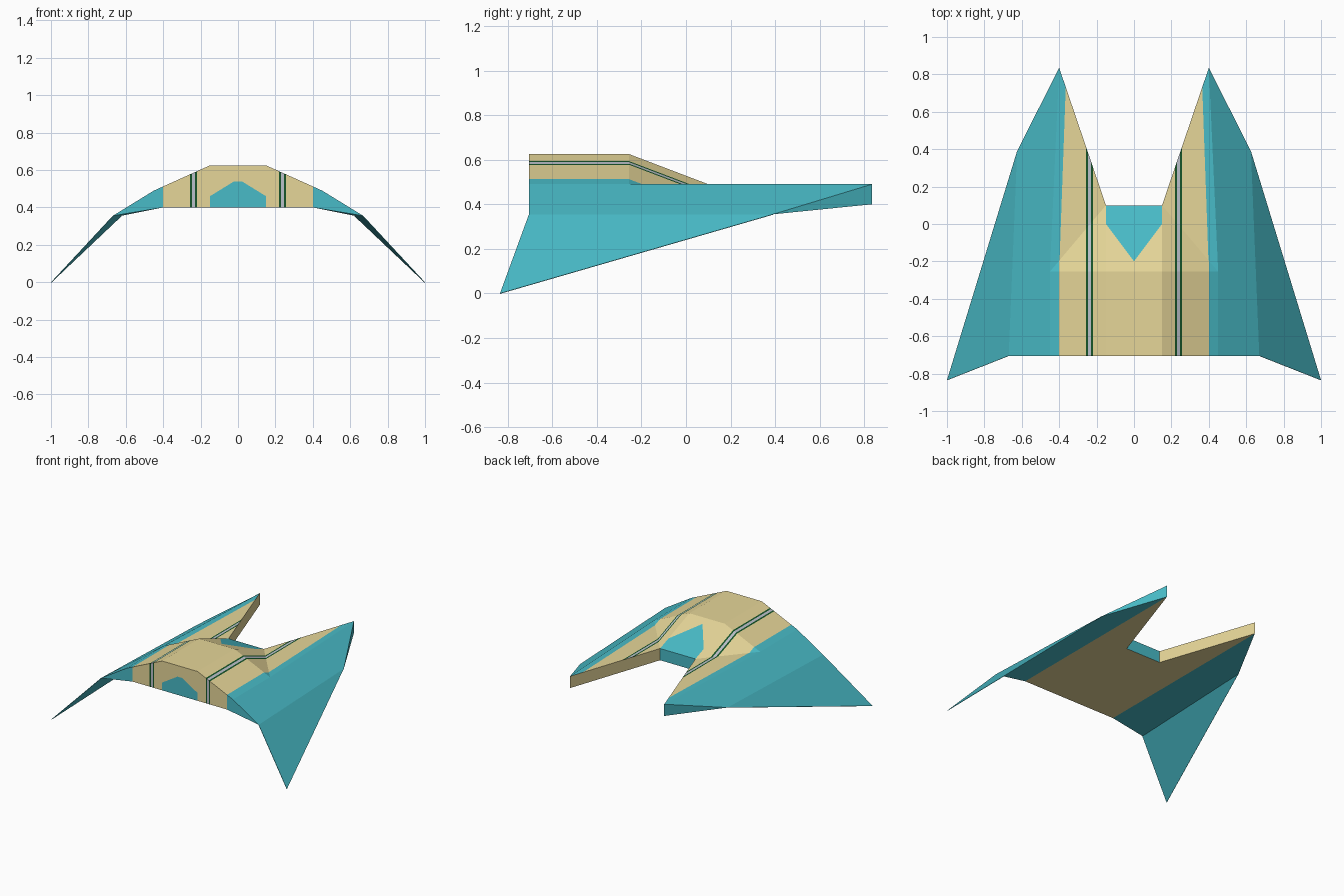
import bpy, bmesh
from mathutils import Vector

if "Cube" in bpy.data.objects:
    bpy.data.objects.remove(bpy.data.objects["Cube"])


def material(name, rgb):
    m = bpy.data.materials.new(name)
    m.diffuse_color = (*rgb, 1)
    m.use_nodes = True
    m.node_tree.nodes["Principled BSDF"].inputs["Base Color"].default_value = m.diffuse_color
    return m


MATS = [material("tan_panel", (0.79, 0.672, 0.315)),
        material("teal_trim", (0.066, 0.495, 0.57)),
        material("dark_green_stripe", (0.008, 0.09, 0.022)),
        material("pale_grey_stripe", (0.50, 0.53, 0.60))]
TAN, TEAL, GREEN, GREY = 0, 1, 2, 3
INSIDE = Vector((0.25, -0.3, 0.45))

# key points of the right half
roof_b, roof_f = (0.15, -0.705, 0.625), (0.15, -0.255, 0.625)
mid_b, mid_f = (0.45, -0.705, 0.49), (0.45, -0.255, 0.49)
nose, nose_lo = (0.15, 0.10, 0.49), (0.15, 0.10, 0.40)
prong, prong_lo = (0.40, 0.835, 0.49), (0.40, 0.835, 0.40)
root_f, root_b = (0.625, 0.39, 0.355), (0.67, -0.705, 0.355)
keel = (0.40, -0.705, 0.40)
tip = (1.0, -0.835, 0.0)


def on_axis(p):
    return (0, p[1], p[2])


def make_object(name, bm):
    me = bpy.data.meshes.new(name)
    bm.to_mesh(me)
    bm.free()
    for m in MATS:
        me.materials.append(m)
    ob = bpy.data.objects.new(name, me)
    bpy.context.collection.objects.link(ob)
    mir = ob.modifiers.new("mirror", 'MIRROR')
    mir.use_axis[0] = True
    return ob


def panel(target, pts, rule, cuts=()):
    """Add one flat panel, slice it along the paint lines, colour by rule."""
    bm = bmesh.new()
    f = bm.faces.new([bm.verts.new(p) for p in pts])
    f.normal_update()
    if f.normal.dot(f.calc_center_median() - INSIDE) < 0:
        f.normal_flip()
    for co, no in cuts:
        bmesh.ops.bisect_plane(bm, geom=bm.verts[:] + bm.edges[:] + bm.faces[:],
                               plane_co=co, plane_no=no, dist=1e-6)
    for f in bm.faces:
        f.material_index = rule(f.calc_center_median())
    tmp = bpy.data.meshes.new("tmp")
    bm.to_mesh(tmp)
    bm.free()
    target.from_mesh(tmp)
    bpy.data.meshes.remove(tmp)


# paint lines: a pale stripe with a dark line on each side
STRIPES = ((0.220, 0.230, GREEN), (0.230, 0.246, GREY), (0.246, 0.256, GREEN))
x_cuts = [((x, 0, 0), (1, 0, 0)) for x in (0.220, 0.230, 0.246, 0.256)]
edge_cut = ((0.40, 0, 0), (1, 0, 0))
arm_cut = (Vector((0.40, -0.25, 0)), Vector((0.98, 0.035, 0)))
vee_cut = (Vector((0, -0.20, 0)), Vector((-0.20, 0.15, 0)))
hood_cut = (Vector((0.15, 0, 0.46)), Vector((0.08, 0, 0.13)))


def striped(c):
    for a, b, colour in STRIPES:
        if a < c.x < b:
            return colour
    return TEAL if c.x > 0.40 else TAN


def arm_rule(c):
    return TEAL if (c - arm_cut[0]).dot(arm_cut[1]) > 0 else striped(c)


def vee_rule(c):
    return TEAL if (c - vee_cut[0]).dot(vee_cut[1]) > 0 else TAN


def rear_rule(c):
    hood = c.x < 0.15 and c.z < 0.54 and (c - hood_cut[0]).dot(hood_cut[1]) < 0
    return TEAL if hood else striped(c)


def tan(c):
    return TAN


def teal(c):
    return TEAL


# hull
hull = bmesh.new()
panel(hull, [on_axis(roof_b), roof_b, roof_f, on_axis(roof_f)], tan)
panel(hull, [roof_b, mid_b, mid_f, roof_f], striped, x_cuts + [edge_cut])
panel(hull, [on_axis(roof_f), roof_f, nose, on_axis(nose)], vee_rule, [vee_cut])
panel(hull, [roof_f, mid_f, nose], striped, x_cuts + [edge_cut])
panel(hull, [nose, mid_f, prong], arm_rule, x_cuts + [arm_cut])
panel(hull, [mid_b, mid_f, prong, root_f, root_b], teal)
panel(hull, [prong, prong_lo, root_f], teal)
panel(hull, [nose, prong, prong_lo, nose_lo], tan)
panel(hull, [on_axis(nose), nose, nose_lo, on_axis(nose_lo)], teal)
# underside
panel(hull, [on_axis(keel), keel, prong_lo, nose_lo, on_axis(nose_lo)], tan)
panel(hull, [keel, root_b, root_f, prong_lo], teal)
# wall at -y with the hood patch
panel(hull, [on_axis(keel), on_axis(roof_b), roof_b, mid_b, root_b, keel], rear_rule,
      x_cuts + [edge_cut, ((0.15, 0, 0), (1, 0, 0)), hood_cut, ((0, 0, 0.54), (0, 0, 1))])
bmesh.ops.remove_doubles(hull, verts=hull.verts[:], dist=1e-5)
make_object("hull", hull)

# drooping side wings
wing = bmesh.new()
panel(wing, [root_f, root_b, tip], teal)
wings = make_object("wings", wing)
sol = wings.modifiers.new("thin", 'SOLIDIFY')
sol.thickness = 0.003
